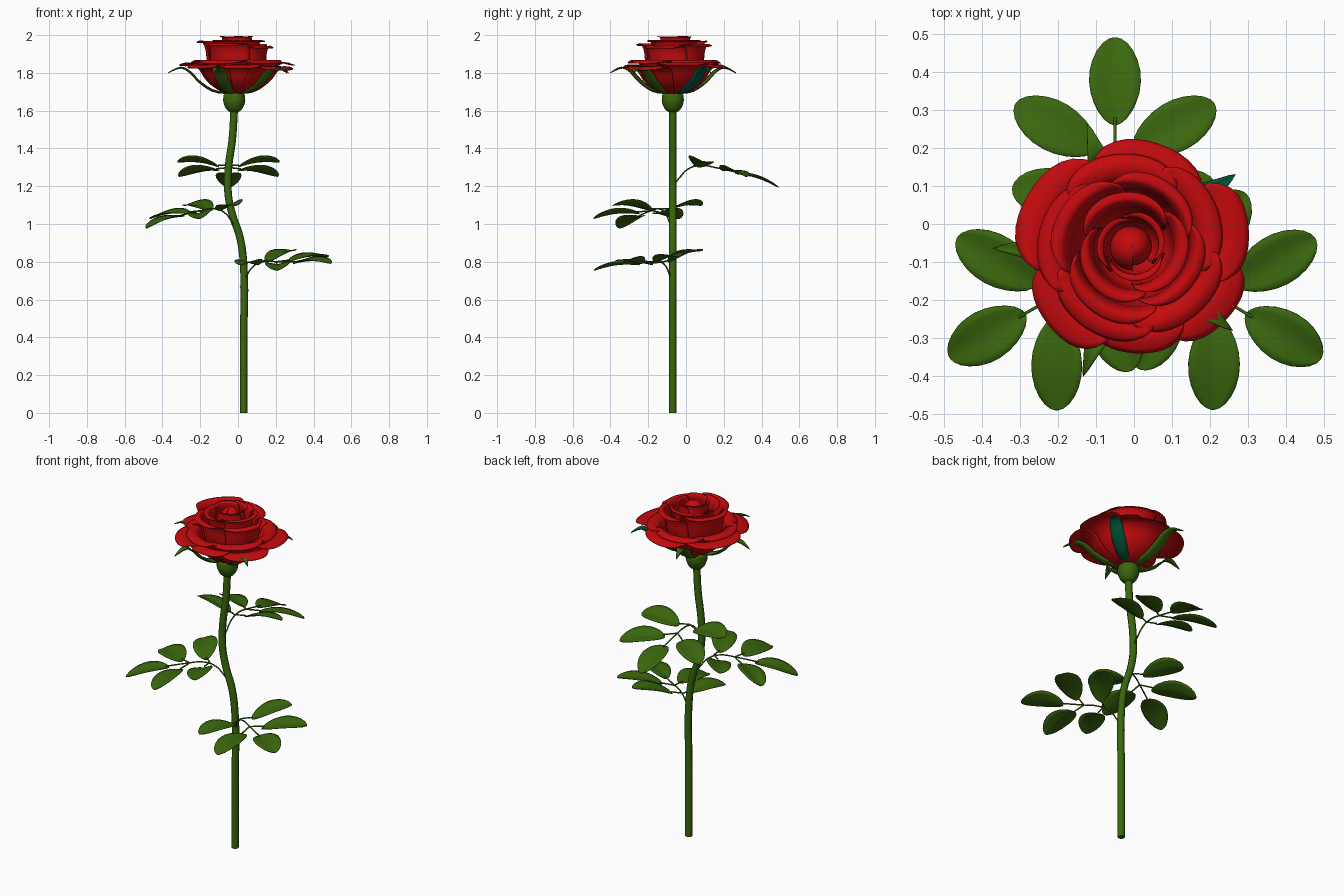
import bpy, math
from math import sin, cos, pi, radians
from mathutils import Vector

if "Cube" in bpy.data.objects:
    bpy.data.objects.remove(bpy.data.objects["Cube"])


def material(name, rgb):
    m = bpy.data.materials.new(name)
    m.diffuse_color = (*rgb, 1)
    m.use_nodes = True
    m.node_tree.nodes["Principled BSDF"].inputs["Base Color"].default_value = m.diffuse_color
    return m


RED = material("petal_red", (0.56, 0.003, 0.004))
GREEN = material("leaf_green", (0.042, 0.135, 0.004))
TEAL = material("sepal_teal", (0.0, 0.1, 0.045))


def along(pts, t):
    """Smooth (Catmull-Rom) point on a short profile, t in 0..1."""
    p = [Vector(q) for q in pts]
    x = t * (len(p) - 1)
    i = min(int(x), len(p) - 2)
    f = x - i
    a, b, c, d = p[max(i - 1, 0)], p[i], p[i + 1], p[min(i + 2, len(p) - 1)]
    return 0.5 * (2 * b + (c - a) * f + (2 * a - 5 * b + 4 * c - d) * f * f
                  + (3 * b - a - 3 * c + d) * f ** 3)


def sheets(name, funcs, nu, nv, mat, thick=0.0):
    """One object of grid surfaces; each func maps u in -1..1, v in 0..1 to a point."""
    verts, faces = [], []
    for f in funcs:
        o = len(verts)
        verts += [f(2 * i / nu - 1, j / nv) for j in range(nv + 1) for i in range(nu + 1)]
        for j in range(nv):
            for i in range(nu):
                k = o + j * (nu + 1) + i
                faces.append((k, k + 1, k + nu + 2, k + nu + 1))
    me = bpy.data.meshes.new(name)
    me.from_pydata(verts, [], faces)
    me.shade_smooth()
    me.materials.append(mat)
    ob = bpy.data.objects.new(name, me)
    bpy.context.collection.objects.link(ob)
    if thick:
        s = ob.modifiers.new("thickness", 'SOLIDIFY')
        s.thickness = thick
        s.offset = 0
    return ob


def tubes(name, paths, radius):
    """Round stalks through the given points."""
    cu = bpy.data.curves.new(name, 'CURVE')
    cu.dimensions = '3D'
    cu.bevel_depth = radius
    cu.bevel_resolution = 2
    cu.resolution_u = 6
    cu.use_fill_caps = True
    for pts in paths:
        sp = cu.splines.new('BEZIER')
        sp.bezier_points.add(len(pts) - 1)
        for b, p in zip(sp.bezier_points, pts):
            b.co = p
            b.handle_left_type = b.handle_right_type = 'AUTO'
    cu.materials.append(GREEN)
    ob = bpy.data.objects.new(name, cu)
    bpy.context.collection.objects.link(ob)


# Stem
tubes("stem", [[(x, -0.07, z) for x, z in (
    (0.03, 0), (0.03, 0.4), (0.03, 0.78), (0.01, 0.93), (-0.03, 1.05),
    (-0.052, 1.16), (-0.05, 1.3), (-0.03, 1.45), (-0.02, 1.61))]], 0.02)

# Hip under the flower
HIP = [(0.001, 1.588), (0.035, 1.6), (0.055, 1.635), (0.058, 1.665), (0.05, 1.69), (0.001, 1.698)]


def hip(u, v):
    r, z = along(HIP, v)
    return (-0.02 + r * cos(pi * u), -0.07 + r * sin(pi * u), z)


sheets("hip", [hip], 20, 15, GREEN)

# Sepals curling out from the hip
SEPAL = [(0.03, 1.69), (0.11, 1.70), (0.182, 1.745), (0.235, 1.8), (0.285, 1.825), (0.35, 1.80)]


def sepal(deg, push=0.0):
    a = radians(deg)

    def f(u, v):
        r, z = along(SEPAL, v)
        r += push * sin(pi * v)
        w = 0.037 * u * (sin(pi * (0.15 + 0.85 * v)) + 0.01)
        return (-0.02 + r * cos(a) - w * sin(a), -0.07 + r * sin(a) + w * cos(a),
                z + 0.3 * abs(w))
    return f


sheets("sepals", [sepal(d) for d in (107, 179, 251, 323)], 4, 14, GREEN, 0.005)
sheets("teal_sepal", [sepal(35, 0.022)], 4, 14, TEAL, 0.005)


# Petals: (r, z) profile swept over part of a turn, with rounded corners and overlap
def petal(profile, deg, half, scale=1.0, lift=0.0, skew=0.05):
    def f(u, v):
        t = v * (1 - 0.22 * abs(u) ** 3)
        r, z = along(profile, t)
        r *= (1 + (scale - 1) * v) * (1 + skew * u)
        a = radians(deg + half * u * (1 - 0.12 * v ** 4))
        return (-0.005 + r * cos(a), -0.06 + r * sin(a), z + lift * v)
    return f


OUTER = [(0.02, 1.69), (0.09, 1.705), (0.155, 1.755), (0.195, 1.815), (0.25, 1.842), (0.3, 1.825)]
SECOND = [(0.03, 1.71), (0.12, 1.75), (0.165, 1.82), (0.185, 1.855), (0.22, 1.866), (0.245, 1.85)]
THIRD = [(0.03, 1.72), (0.12, 1.77), (0.15, 1.85), (0.16, 1.915), (0.18, 1.95), (0.21, 1.94)]
FOURTH = [(0.03, 1.74), (0.09, 1.8), (0.105, 1.88), (0.11, 1.94), (0.125, 1.97), (0.145, 1.966)]
INNER = [(0.02, 1.76), (0.065, 1.82), (0.078, 1.9), (0.074, 1.96), (0.076, 1.988), (0.09, 1.992)]
BUD = [(0.02, 1.8), (0.05, 1.85), (0.055, 1.92), (0.045, 1.965), (0.022, 1.988), (0.001, 1.992)]

sheets("outer_petals", [petal(OUTER, d, h, s, l) for d, h, s, l in (
    (75, 48, 0.93, 0.0), (8, 36, 1.03, 0.015), (322, 36, 1.04, -0.01),
    (272, 38, 0.93, 0.0), (222, 38, 1.0, 0.0), (153, 46, 1.02, 0.012))], 14, 14, RED, 0.004)
sheets("second_petals", [petal(SECOND, 25 + 72 * k, 48) for k in range(5)], 14, 14, RED, 0.004)
sheets("third_petals", [petal(THIRD, d, 56, s, l, 0.07) for d, s, l in (
    (60, 0.92, 0.0), (150, 1.0, 0.02), (240, 0.95, 0.005), (330, 0.9, -0.01))], 14, 14, RED, 0.004)
sheets("fourth_petals", [petal(FOURTH, 100 + 120 * k, 72, 1, 0, 0.08) for k in range(3)],
       16, 14, RED, 0.004)
sheets("inner_petals", [petal(INNER, 35 + 120 * k, 75, 1, 0, 0.1) for k in range(3)],
       16, 14, RED, 0.004)


# Bud core: closed dome with a slight spiral step
def bud(u, v):
    r, z = along(BUD, v)
    r *= 1 + 0.12 * u
    return (-0.005 + r * cos(pi * u + 1.6), -0.06 + r * sin(pi * u + 1.6), z)


sheets("bud", [bud], 28, 14, RED)


# Compound leaves: arched stalk with five folded leaflets
def compound_leaf(name, base, deg, rise, pitch, roll):
    a = radians(deg)
    out = Vector((cos(a), sin(a), 0))
    side = Vector((-sin(a), cos(a), 0))
    base = Vector(base)

    def place(d, s):
        h = rise + pitch * max(d - 0.13, 0) ** 1.5 + roll * s
        return base + out * d + side * s + Vector((0, 0, h))

    def leaflet(p, q, tip_lift):
        p, q = place(*p), place(*q)
        q.z += tip_lift
        across = (q - p).cross(Vector((0, 0, 1))).normalized()
        across.z = roll * across.dot(side) + 0.7 * pitch * across.dot(out)
        across.normalize()

        def f(u, v):
            t = (1 - cos(pi * v)) / 2
            w = 0.068 * u * (sin(pi * t ** 1.08) ** 0.48 if 0 < t < 0.999 else 0.06)
            return p.lerp(q, t) + across * w + Vector((0, 0, 0.015 * sin(pi * t) + 0.22 * abs(w) - 0.01))
        return f

    stalks = [[base, base + out * 0.035 + Vector((0, 0, 0.4 * rise)),
               base + out * 0.08 + Vector((0, 0, 0.82 * rise)),
               place(0.14, 0), place(0.24, 0), place(0.35, 0)]]
    blades = [leaflet((0.33, 0), (0.56, 0), 0)]
    for s in (1, -1):
        blades.append(leaflet((0.135, 0.05 * s), (0.165, 0.27 * s), 0.03))
        blades.append(leaflet((0.265, 0.05 * s), (0.385, 0.262 * s), 0))
        stalks.append([place(0.11, 0), place(0.135, 0.055 * s)])
        stalks.append([place(0.22, 0), place(0.265, 0.065 * s)])
    tubes(name + "_stalk", stalks, 0.004)
    sheets(name + "_leaflets", blades, 6, 12, GREEN, 0.003)


compound_leaf("lower_leaf", (0.012, -0.065, 0.665), -31, 0.135, 0.0, 0.14)
compound_leaf("middle_leaf", (0.0, -0.07, 0.96), 210, 0.12, -0.33, 0.0)
compound_leaf("upper_leaf", (-0.05, -0.07, 1.2), 90, 0.11, -0.38, 0.0)
